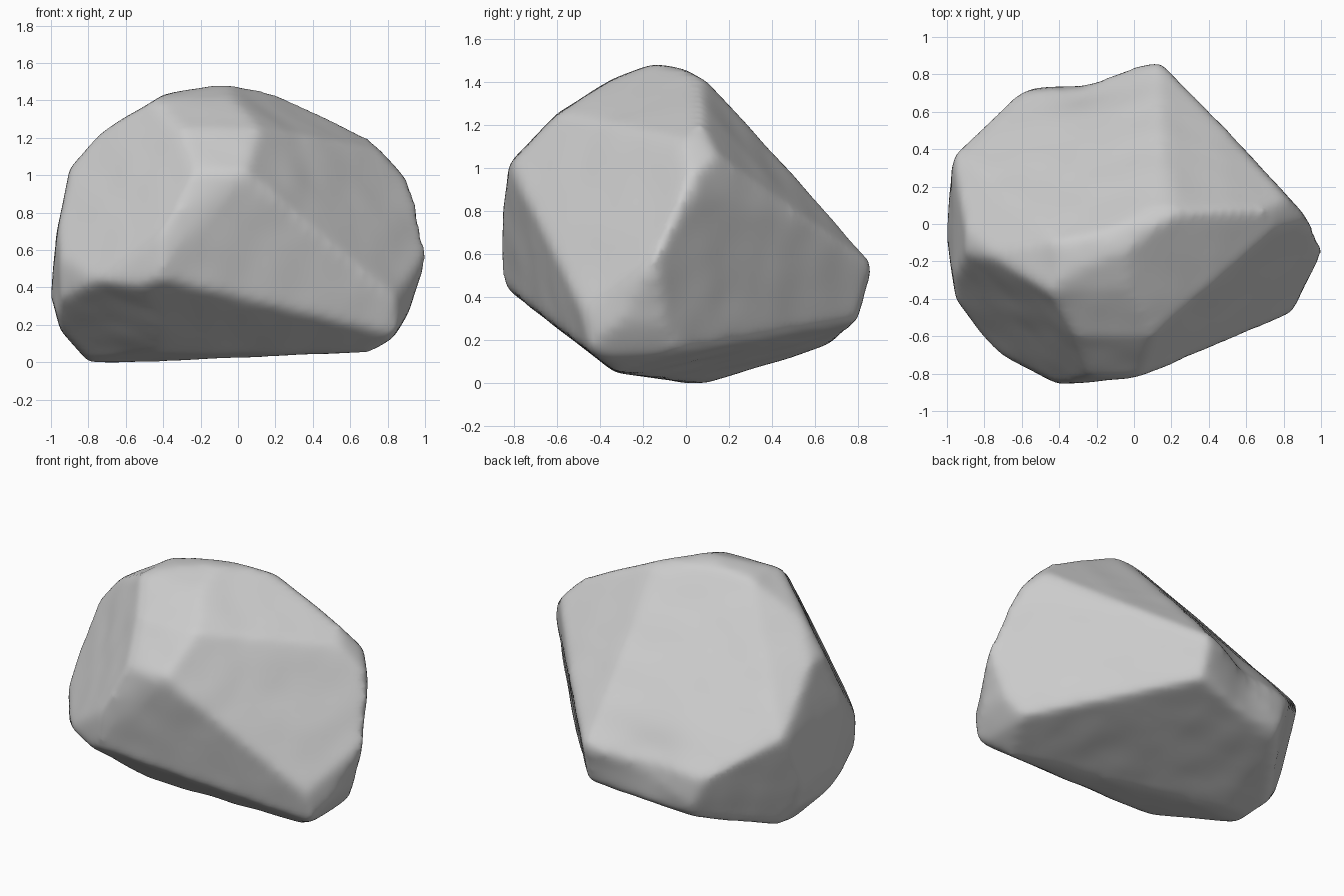
import bpy, bmesh, math
from mathutils import Vector, noise

if "Cube" in bpy.data.objects:
    bpy.data.objects.remove(bpy.data.objects["Cube"], do_unlink=True)

# Outlines, counter-clockwise
FRONT = [(-.8, 0), (-.4, 0), (.7, .05), (.83, .13), (.92, .28), (1.005, .55), (1.005, .73),
         (.9, .98), (.7, 1.2), (.45, 1.36), (.15, 1.475), (-.1, 1.485), (-.4, 1.43),
         (-.75, 1.22), (-.9, 1.03), (-.97, .7), (-1, .35), (-.95, .17)]
SIDE = [(0, 0), (.1, 0), (.65, .17), (.79, .26), (.89, .55), (.1, 1.4), (0, 1.46),
        (-.15, 1.485), (-.35, 1.41), (-.6, 1.25), (-.82, 1.02), (-.87, .7), (-.85, .45),
        (-.33, .05)]
TOP = [(-1, -.1), (-.95, -.4), (-.75, -.68), (-.4, -.86), (.03, -.82), (.83, -.5),
       (1.02, -.12), (.9, .06), (.14, .9), (-.65, .7), (-.85, .55), (-.97, .35), (-1, 0)]

# Broad broken facets: outward normal and distance from the origin
FACETS = [
    ((.64, -.64, .43), .99),        # right front face
    ((.42, -.3, .857), 1.3),        # right front shoulder
    ((-.64, -.65, .41), 1.1),       # left front face
    ((.26, -.95, -.17), .62),       # lower front face
    ((0, -.61, -.79), .18),         # front underside
    ((-.35, -.53, -.78), .285),     # left front underside
    ((-.24, .72, .65), .957),       # long back slope
    ((-.5, .5, .7), 1.155),         # left shoulder
    ((.29, .72, .63), 1.013),       # back right bevel
    ((.75, .64, -.15), .582),       # back right face
    ((.115, .26, -.96), -.047),     # underside
    ((-.75, .6, -.25), .775),       # back left face
    ((-.1, .95, -.28), .668),       # narrow back face
]


def cut(bm, normal, distance):
    """Slice off everything beyond a plane and close the hole."""
    n = Vector(normal)
    offset = distance / n.length
    n.normalize()
    geom = bm.verts[:] + bm.edges[:] + bm.faces[:]
    res = bmesh.ops.bisect_plane(bm, geom=geom, dist=1e-5, plane_co=n * offset,
                                 plane_no=n, clear_outer=True)
    rim = [e for e in res["geom_cut"]
           if isinstance(e, bmesh.types.BMEdge) and e.is_boundary]
    if len(rim) > 2:
        bmesh.ops.edgeloop_fill(bm, edges=rim)


def cut_outline(bm, outline, u_axis, v_axis):
    """Slice along every side of an outline."""
    u, v = Vector(u_axis), Vector(v_axis)
    for (a, b), (c, d) in zip(outline, outline[1:] + outline[:1]):
        n = u * (d - b) - v * (c - a)
        cut(bm, n, n.dot(u * a + v * b))


# Carve the boulder from a block
bm = bmesh.new()
bmesh.ops.create_cube(bm, size=4)
X, Y, Z = (1, 0, 0), (0, 1, 0), (0, 0, 1)
cut_outline(bm, FRONT, X, Z)
cut_outline(bm, SIDE, Y, Z)
cut_outline(bm, TOP, X, Y)
for normal, distance in FACETS:
    cut(bm, normal, distance)
bmesh.ops.recalc_face_normals(bm, faces=bm.faces[:])
mesh = bpy.data.meshes.new("boulder")
bm.to_mesh(mesh)
bm.free()
boulder = bpy.data.objects.new("boulder", mesh)
bpy.context.collection.objects.link(boulder)

# Wear the edges round
remesh = boulder.modifiers.new("even_surface", "REMESH")
remesh.mode = "VOXEL"
remesh.voxel_size = .025
wear = boulder.modifiers.new("worn_edges", "SMOOTH")
wear.factor = .5
wear.iterations = 16
graph = bpy.context.evaluated_depsgraph_get()
worn = bpy.data.meshes.new_from_object(boulder.evaluated_get(graph))
boulder.modifiers.clear()
boulder.data = worn

# Shallow dent in the back and faint unevenness
dent = Vector((-.25, .78, .5))
for v in worn.vertices:
    v.co.y -= .06 * math.exp(-((v.co - dent).length / .22) ** 2)
    v.co += v.normal * .005 * noise.noise(v.co * 5)
for p in worn.polygons:
    p.use_smooth = True

# Rest it on the ground
boulder.location.z = -min(v.co.z for v in worn.vertices)

# Stone colour
stone = bpy.data.materials.new("grey_stone")
stone.use_nodes = True
colour = (.6, .6, .6, 1)
stone.diffuse_color = colour
stone.node_tree.nodes["Principled BSDF"].inputs["Base Color"].default_value = colour
worn.materials.clear()
worn.materials.append(stone)
